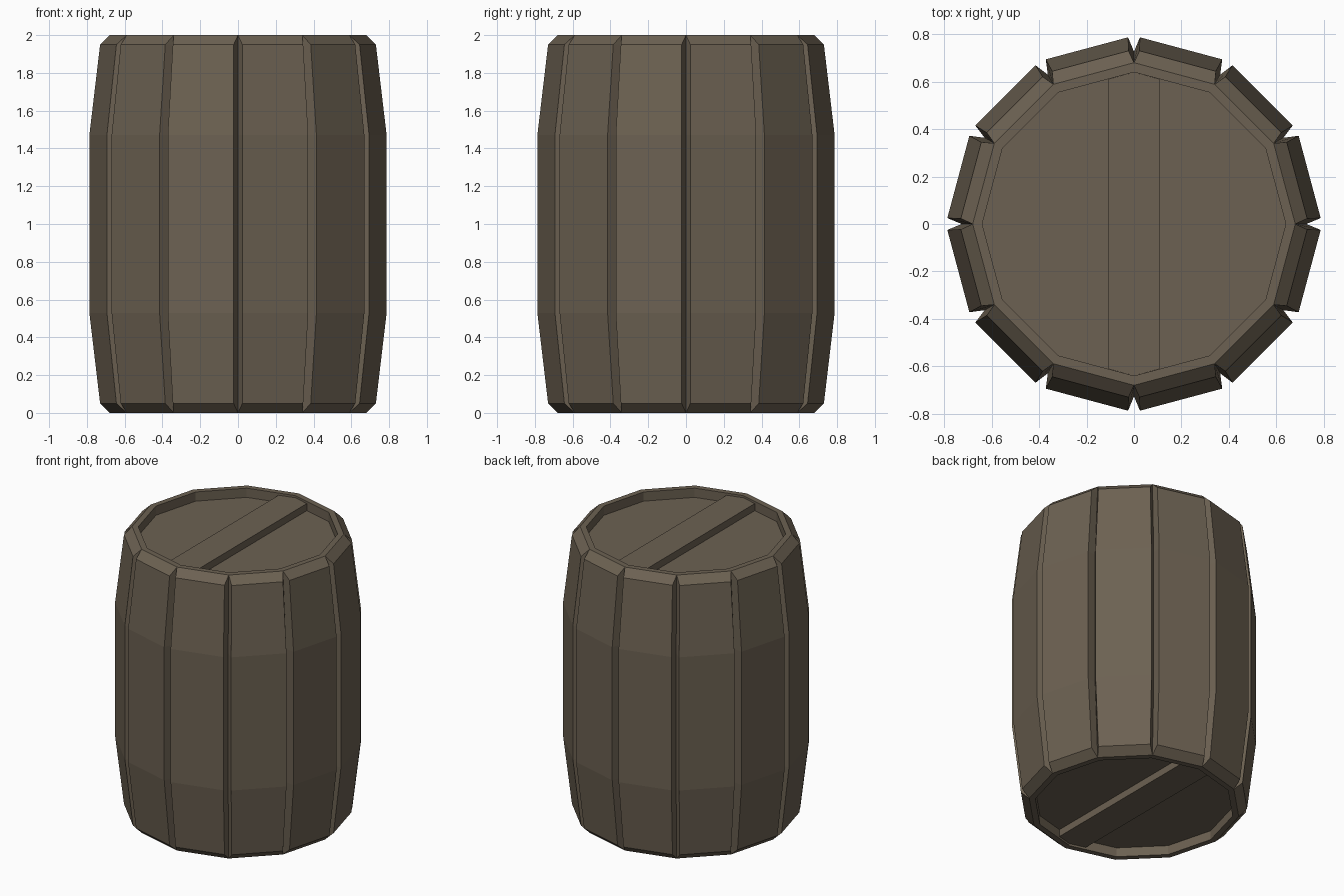
import bpy, bmesh, math

if "Cube" in bpy.data.objects:
    bpy.data.objects.remove(bpy.data.objects["Cube"])

N = 12
wood = bpy.data.materials.new("weathered brown wood")
wood.diffuse_color = (0.15, 0.12, 0.084, 1)
wood.use_nodes = True
wood.node_tree.nodes["Principled BSDF"].inputs["Base Color"].default_value = wood.diffuse_color

def finish(name, bm):
    bmesh.ops.remove_doubles(bm, verts=bm.verts, dist=1e-5)
    bmesh.ops.recalc_face_normals(bm, faces=bm.faces)
    me = bpy.data.meshes.new(name)
    bm.to_mesh(me)
    bm.free()
    me.materials.append(wood)
    ob = bpy.data.objects.new(name, me)
    bpy.context.collection.objects.link(ob)
    return ob

def polar(r, t, a, z):
    """Point at radius r and sideways offset t in the frame of angle a."""
    return (r * math.cos(a) - t * math.sin(a), r * math.sin(a) + t * math.cos(a), z)

# Staves: height, groove radius, outer corner radius, half groove width
rows = [(0, .68, .68, 0), (.05, .684, .73, .023), (.53, .727, .787, .025),
        (1.47, .727, .787, .025), (1.95, .684, .73, .023), (2, .68, .68, 0)]
RIM, LID, STRIP = .64, .065, .015   # inner rim radius, lid depth, plank depth

bm = bmesh.new()
def face(*pts):
    out = []
    for p in pts:
        if p not in out:
            out.append(p)
    if len(out) > 2:
        bm.faces.new([bm.verts.new(p) for p in out])

for i in range(N):
    a, b = 2 * math.pi * i / N, 2 * math.pi * (i + 1) / N
    sections = [(polar(g, 0, a, z), polar(r, w, a, z), polar(r, -w, b, z), polar(g, 0, b, z))
                for z, g, r, w in rows]
    for lo, hi in zip(sections, sections[1:]):
        for k in range(3):
            face(lo[k], lo[k + 1], hi[k + 1], hi[k])
    # Flat rim and recessed inner wall at each end
    for z, zl in ((0, LID), (2, 2 - LID)):
        face(polar(.68, 0, a, z), polar(.68, 0, b, z), polar(RIM, 0, b, z), polar(RIM, 0, a, z))
        face(polar(RIM, 0, a, z), polar(RIM, 0, b, z), polar(RIM, 0, b, zl), polar(RIM, 0, a, zl))
# Recessed end discs
for zl in (LID, 2 - LID):
    bm.faces.new([bm.verts.new(polar(RIM, 0, 2 * math.pi * i / N, zl)) for i in range(N)])
finish("barrel_staves", bm)

# Raised cross plank on each end
outline = [(.11, -.61), (.11, .61), (0, .64), (-.11, .61), (-.11, -.61), (0, -.64)]
for name, z0, z1 in (("top_plank", 2 - LID, 2 - STRIP), ("bottom_plank", LID, STRIP)):
    bm = bmesh.new()
    f = bm.faces.new([bm.verts.new((x, y, z0)) for x, y in outline])
    ext = bmesh.ops.extrude_face_region(bm, geom=[f])
    for v in ext["geom"]:
        if isinstance(v, bmesh.types.BMVert):
            v.co.z = z1
    if f.is_valid:
        bm.faces.remove(f)
    finish(name, bm)
